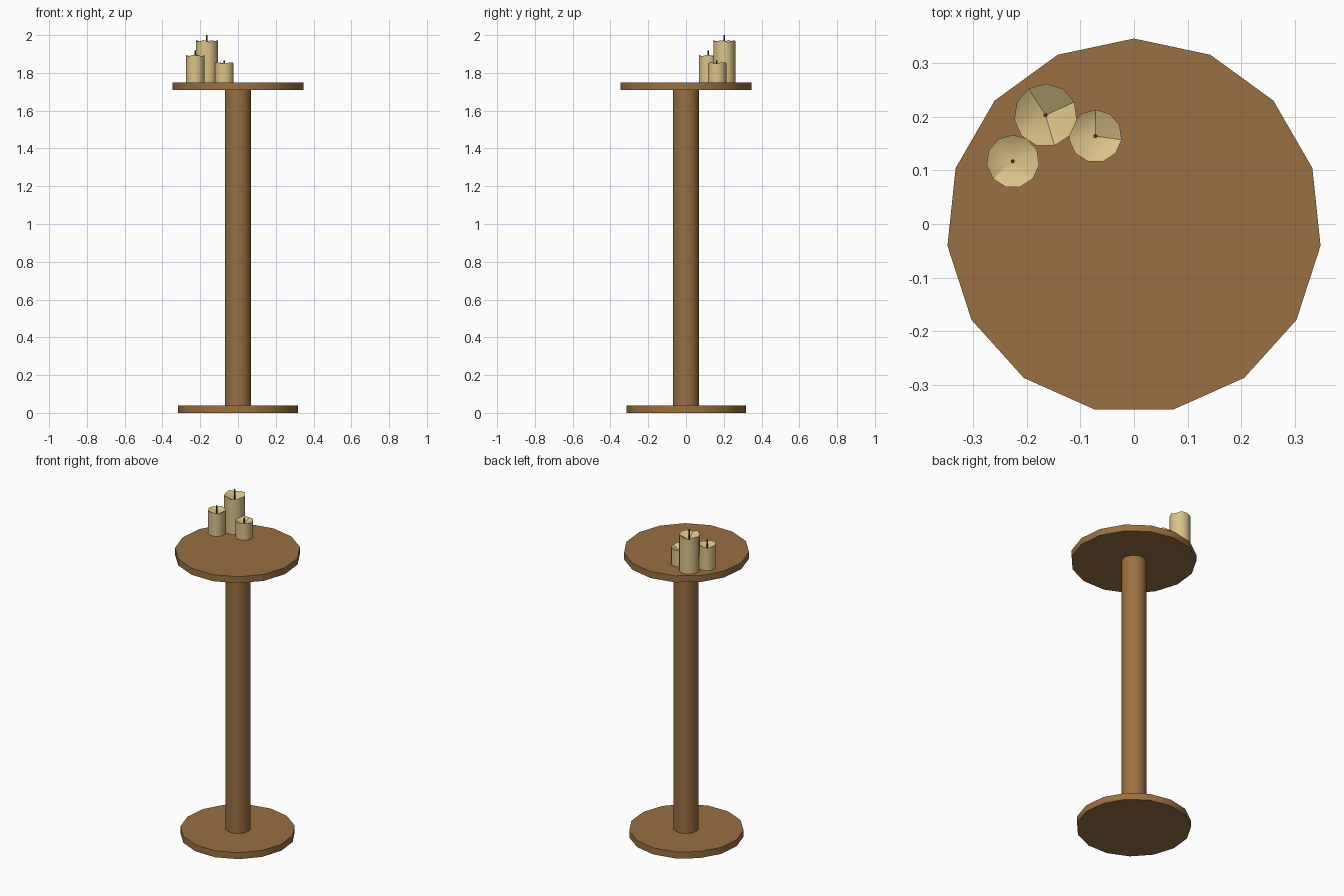
import bpy, bmesh, math

if "Cube" in bpy.data.objects:
    bpy.data.objects.remove(bpy.data.objects["Cube"])


def material(name, col):
    m = bpy.data.materials.new(name)
    m.diffuse_color = (*col, 1)
    m.use_nodes = True
    m.node_tree.nodes["Principled BSDF"].inputs["Base Color"].default_value = m.diffuse_color
    return m


WOOD = material("brown wood", (0.319, 0.162, 0.054))
WAX = material("cream wax", (0.70, 0.55, 0.25))
WICK = material("dark wick", (0.07, 0.032, 0.012))


def finish(bm, name, mat, angle=35):
    bmesh.ops.recalc_face_normals(bm, faces=bm.faces)
    me = bpy.data.meshes.new(name)
    bm.to_mesh(me)
    bm.free()
    me.materials.append(mat)
    ob = bpy.data.objects.new(name, me)
    bpy.context.collection.objects.link(ob)
    bpy.ops.object.select_all(action='DESELECT')
    ob.select_set(True)
    bpy.context.view_layer.objects.active = ob
    bpy.ops.object.shade_smooth_by_angle(angle=math.radians(angle))
    return ob


def ring(bm, x, y, r, n, height):
    # first corner points to the back (+y)
    verts = []
    for i in range(n):
        a = math.pi / 2 + i * math.tau / n
        verts.append(bm.verts.new((x + r * math.cos(a), y + r * math.sin(a), height(i))))
    return verts


def bridge(bm, low, up):
    n = len(low)
    for i in range(n):
        j = (i + 1) % n
        bm.faces.new((low[i], low[j], up[j], up[i]))


def disc(name, x, y, r, n, z0, z1, mat):
    bm = bmesh.new()
    low = ring(bm, x, y, r, n, lambda i: z0)
    up = ring(bm, x, y, r, n, lambda i: z1)
    bridge(bm, low, up)
    bm.faces.new(low)
    bm.faces.new(up)
    return finish(bm, name, mat)


def candle(name, x, y, r, top, dip, wick_top, wobble):
    # body with an uneven rim and a melted hollow
    n = 11
    bm = bmesh.new()
    low = ring(bm, x, y, r, n, lambda i: 1.75)
    up = ring(bm, x, y, r, n, lambda i: top + wobble * math.sin(i * 2.3 + x * 20))
    bridge(bm, low, up)
    bm.faces.new(low)
    centre = bm.verts.new((x, y, top - dip))
    for i in range(n):
        bm.faces.new((up[i], up[(i + 1) % n], centre))
    finish(bm, name, WAX)
    # wick
    disc(name + "_wick", x, y, 0.004, 6, top - dip - 0.005, wick_top, WICK)


# table: base, post and top
disc("base", 0, -0.003, 0.32, 15, 0.0, 0.04, WOOD)
disc("post", 0, 0, 0.07, 24, 0.04, 1.71, WOOD)
disc("table_top", 0, -0.004, 0.35, 15, 1.71, 1.75, WOOD)

# candles
candle("tall_candle", -0.165, 0.203, 0.0590, 1.968, 0.035, 2.0, 0.006)
candle("middle_candle", -0.226, 0.117, 0.0495, 1.892, 0.025, 1.918, 0.004)
candle("short_candle", -0.072, 0.164, 0.0495, 1.853, 0.025, 1.865, 0.004)
